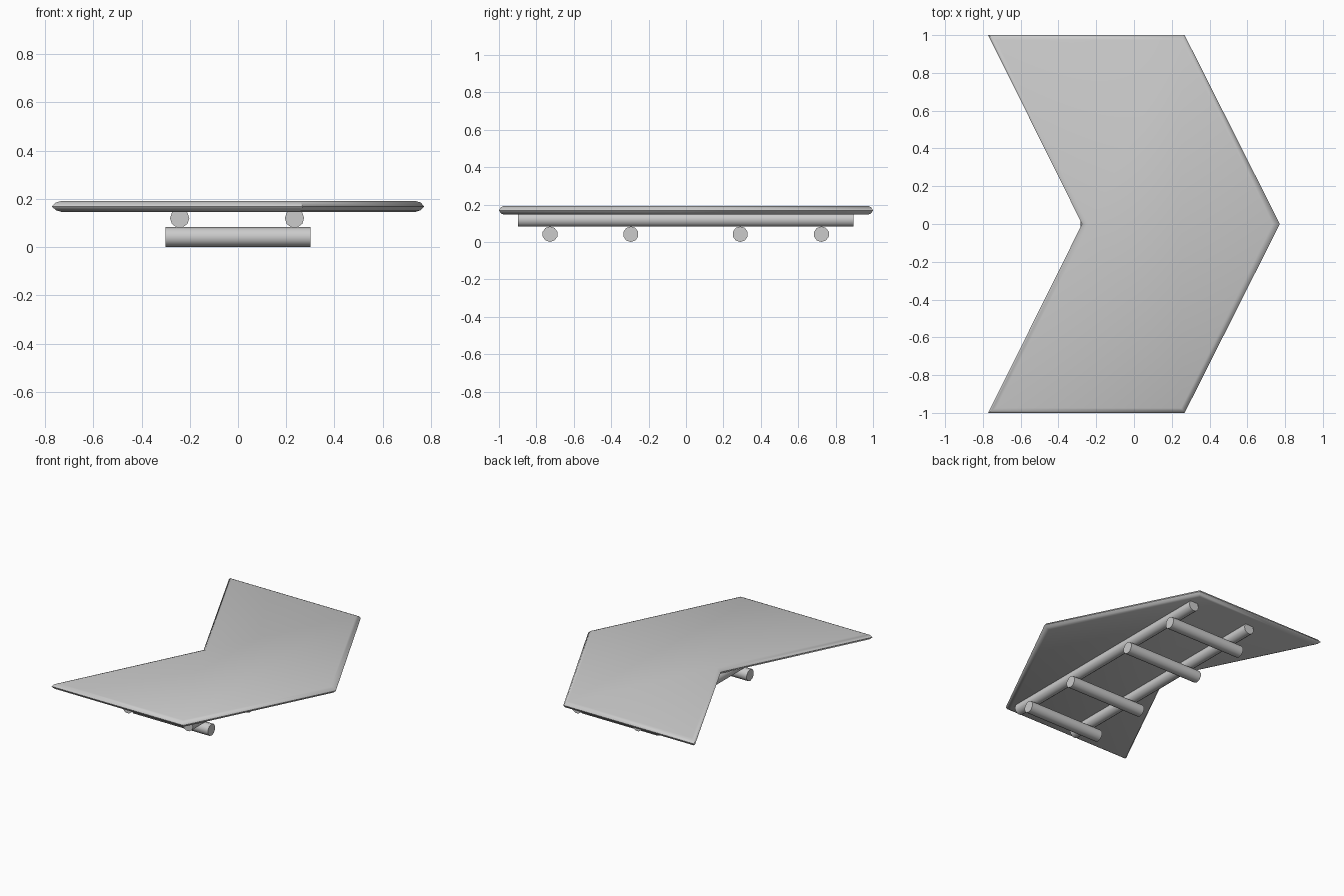
import bpy, bmesh
from math import pi, radians

if "Cube" in bpy.data.objects:
    bpy.data.objects.remove(bpy.data.objects["Cube"])


def smooth(obj, angle=40):
    bpy.ops.object.select_all(action='DESELECT')
    obj.select_set(True)
    bpy.context.view_layer.objects.active = obj
    bpy.ops.object.shade_smooth_by_angle(angle=radians(angle))


def pole(name, radius, length, loc, rot):
    bpy.ops.mesh.primitive_cylinder_add(vertices=10, radius=radius, depth=length,
                                        location=loc, rotation=rot)
    obj = bpy.context.object
    obj.name = name
    smooth(obj)


# Chevron outline: edge line and the inset line of the flat faces
# order: back left, back right, tip, front right, front left, notch
outer = [(-.772, 1), (.268, 1), (.772, 0), (.268, -1), (-.772, -1), (-.275, 0)]
inner = [(-.73, .975), (.25, .975), (.735, 0), (.25, -.975), (-.73, -.975), (-.24, 0)]

# Chevron deck with a rounded, pointed rim: (inset factor, z)
mid, half = .169, .023
profile = [(1, -half), (.4, -half * .7), (0, 0), (.4, half * .7), (1, half)]
bm = bmesh.new()
rings = []
for f, dz in profile:
    rings.append([bm.verts.new((a[0] + (b[0] - a[0]) * f, a[1] + (b[1] - a[1]) * f, mid + dz))
                  for a, b in zip(outer, inner)])
for lo, hi in zip(rings, rings[1:]):
    for i in range(6):
        j = (i + 1) % 6
        bm.faces.new((lo[i], lo[j], hi[j], hi[i]))
bm.faces.new(rings[0])
bm.faces.new(rings[-1])
bmesh.ops.recalc_face_normals(bm, faces=bm.faces)
mesh = bpy.data.meshes.new("chevron_deck")
bm.to_mesh(mesh)
bm.free()
deck = bpy.data.objects.new("chevron_deck", mesh)
bpy.context.collection.objects.link(deck)
smooth(deck, 50)

# Two long rails under the deck
for side, x in (("left", -.242), ("right", .234)):
    pole(side + "_rail", .04, 1.795, (x, -.002, .12), (pi / 2, pi / 2, 0))

# Four cross bars under the rails
for i, y in enumerate((-.727, -.295, .29, .724)):
    pole(f"cross_bar_{i + 1}", .0415, .6, (0, y, .0415), (pi / 2, 0, pi / 2))
